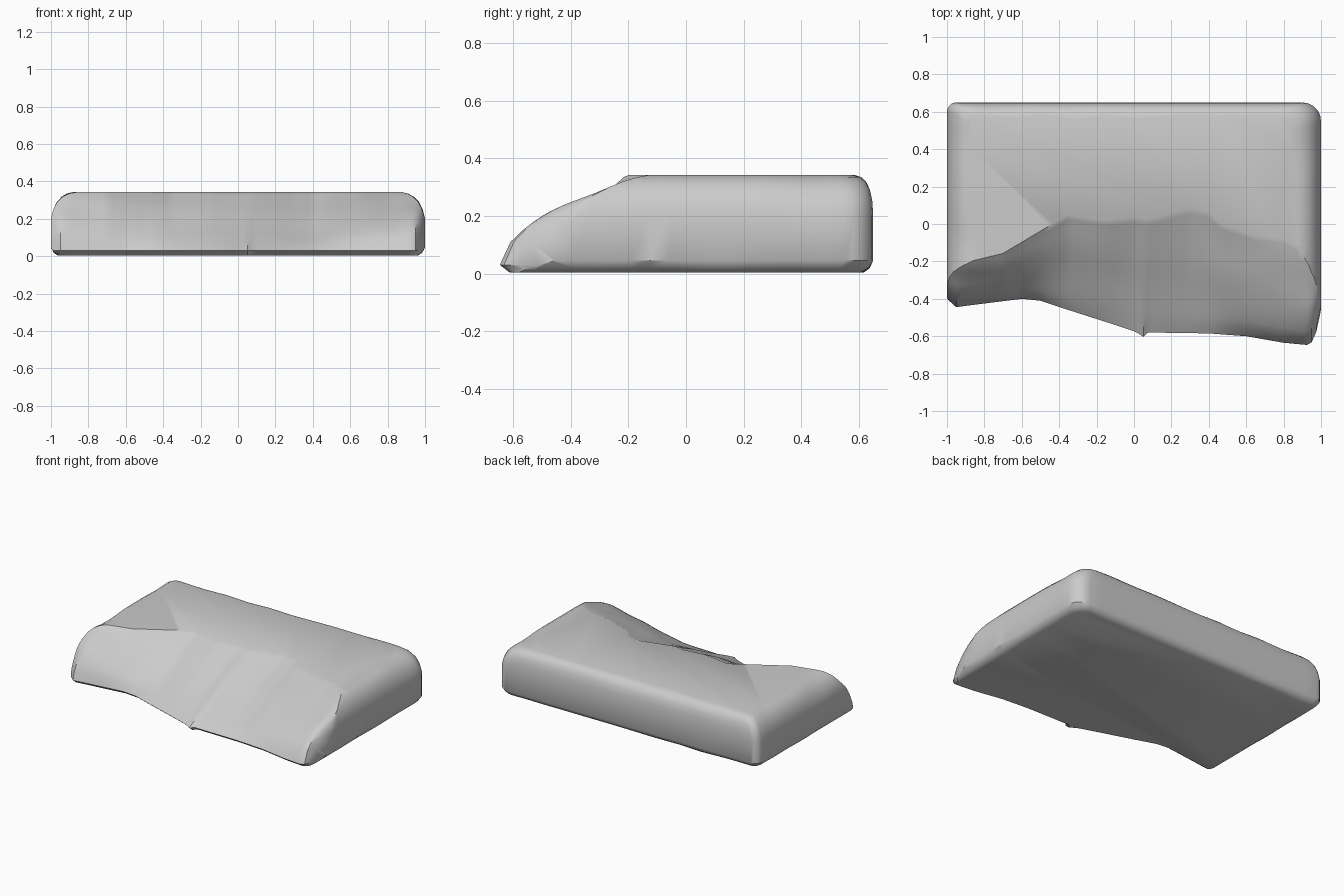
import bpy, bmesh, math
from mathutils import Vector, noise

if "Cube" in bpy.data.objects:
    bpy.data.objects.remove(bpy.data.objects["Cube"])


def lerp(pts, x):
    """Piecewise linear curve through (x, value) points."""
    if x <= pts[0][0]:
        return pts[0][1]
    for (x0, v0), (x1, v1) in zip(pts, pts[1:]):
        if x <= x1:
            return v0 + (v1 - v0) * (x - x0) / (x1 - x0)
    return pts[-1][1]


def loft(name, rows, closed):
    """Skin equal-length rows of points; closed rows form a capped solid."""
    bm = bmesh.new()
    vs = [[bm.verts.new(p) for p in row] for row in rows]
    n = len(rows[0])
    for a, b in zip(vs, vs[1:]):
        for i in range(n if closed else n - 1):
            j = (i + 1) % n
            bm.faces.new((a[i], a[j], b[j], b[i]))
    bm.faces.new(vs[0])
    bm.faces.new(vs[-1])
    bmesh.ops.recalc_face_normals(bm, faces=bm.faces)
    me = bpy.data.meshes.new(name)
    bm.to_mesh(me)
    bm.free()
    ob = bpy.data.objects.new(name, me)
    bpy.context.collection.objects.link(ob)
    return ob


# Worn slab: stacked rounded rectangles, inset differently at ends and back
def ring(z, ix, iy):
    corners = [(1, .65, .10, 0), (-1, .65, .05, 90), (-1, -.85, .05, 180), (1, -.85, .05, 270)]
    base = []
    for cx, cy, r, start in corners:
        sx, sy = math.copysign(1, cx), math.copysign(1, cy)
        for k in range(6):
            a = math.radians(start + 18 * k)
            base.append((cx - sx * r + r * math.cos(a), cy - sy * r + r * math.sin(a)))
    pts = []
    for i, (x, y) in enumerate(base):
        x2, y2 = base[(i + 1) % len(base)]
        steps = 20 if math.hypot(x2 - x, y2 - y) > .5 else 1
        for s in range(steps):
            px, py = x + (x2 - x) * s / steps, y + (y2 - y) * s / steps
            wear = 1 + .35 * noise.noise(Vector((px * 4, py * 4, z * 2)))
            pts.append((px * (1 - ix * wear), py * (1 - iy * wear / .65), z))
    return pts


levels = [(.003, .045, .04), (.018, .018, .015), (.045, 0, 0), (.2, 0, 0), (.25, .014, .003),
          (.29, .036, .012), (.318, .066, .026), (.335, .10, .046), (.343, .14, .075)]
slab = loft("broken_stone_slab", [ring(*l) for l in levels], True)

# Fracture: front edge, break line on top, and slope curvature along x
front = [(-1.1, -.38), (-1, -.40), (-.95, -.445), (-.88, -.435), (-.6, -.40), (-.5, -.41),
         (-.35, -.46), (-.1, -.54), (.02, -.58), (.045, -.61), (.07, -.58), (.4, -.585),
         (.6, -.60), (.8, -.635), (.94, -.648), (.97, -.6), (1, -.46), (1.1, -.4)]
crest = [(-1.1, -.2), (-.9, -.2), (-.7, -.15), (-.35, .06), (-.15, .03), (0, .05), (.08, .04),
         (.3, .10), (.4, .08), (.47, .01), (.65, -.05), (.8, -.06), (.9, -.12), (1.1, -.2)]
power = [(-1, .65), (-.7, .65), (-.3, .9), (0, 1), (.4, .85), (.7, .6), (1, .5)]
rows = []
for i in range(89):
    x = -1.1 + .025 * i
    f, c, p = lerp(front, x), lerp(crest, x), lerp(power, x)
    row = [(x, -1.2, -.2), (x, f + .04, -.2), (x, f + .035, .003), (x, f, .03)]
    for k in range(1, 15):
        t = k / 14
        bump = .018 * noise.noise(Vector((x * 3, t * 2, 5))) * math.sin(math.pi * t)
        row.append((x, f + (c - f) * t, .03 + .318 * t ** p + bump))
    row += [(x, c, .6), (x, -1.2, .6)]
    rows.append(row)
cutter = loft("fracture_cutter", rows, True)
cutter.hide_render = True

# Break the front off the slab
mod = slab.modifiers.new("fracture", "BOOLEAN")
mod.operation = 'DIFFERENCE'
mod.solver = 'EXACT'
mod.object = cutter
bpy.context.view_layer.objects.active = slab
slab.select_set(True)
bpy.ops.object.modifier_apply(modifier=mod.name)
bpy.data.objects.remove(cutter)
bpy.ops.object.shade_smooth_by_angle(angle=math.radians(35))
